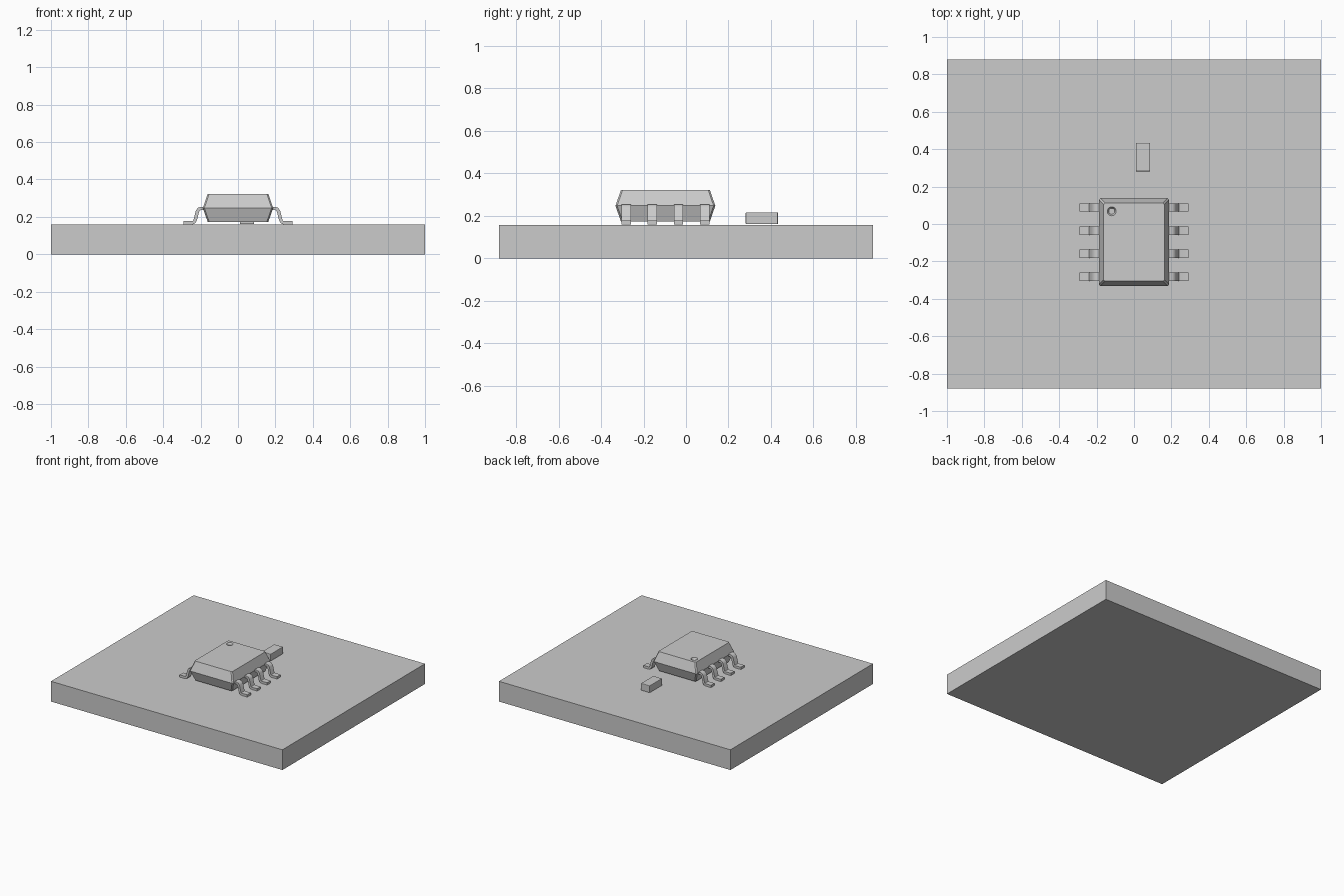
import bpy
import bmesh
from mathutils import Vector

if "Cube" in bpy.data.objects:
    bpy.data.objects.remove(bpy.data.objects["Cube"], do_unlink=True)

grey = bpy.data.materials.new("light grey")
grey.use_nodes = True
grey.diffuse_color = (0.6, 0.6, 0.6, 1)
grey.node_tree.nodes["Principled BSDF"].inputs["Base Color"].default_value = (0.6, 0.6, 0.6, 1)


def finish(name, bm):
    bmesh.ops.recalc_face_normals(bm, faces=bm.faces)
    mesh = bpy.data.meshes.new(name)
    bm.to_mesh(mesh)
    bm.free()
    mesh.materials.append(grey)
    obj = bpy.data.objects.new(name, mesh)
    bpy.context.collection.objects.link(obj)
    return obj


def box(name, centre, size, bevel=0):
    bm = bmesh.new()
    bmesh.ops.create_cube(bm, size=1)
    bmesh.ops.scale(bm, vec=size, verts=bm.verts)
    bmesh.ops.translate(bm, vec=centre, verts=bm.verts)
    if bevel:
        bmesh.ops.bevel(bm, geom=bm.edges[:], offset=bevel, segments=2,
                        profile=0.5, affect='EDGES')
    return finish(name, bm)


def loft(bm, rings):
    """Join closed rings of points, capping both ends."""
    loops = [[bm.verts.new(p) for p in ring] for ring in rings]
    n = len(loops[0])
    for a, b in zip(loops, loops[1:]):
        for i in range(n):
            j = (i + 1) % n
            bm.faces.new((a[i], a[j], b[j], b[i]))
    bm.faces.new(loops[0][::-1])
    bm.faces.new(loops[-1])


def chamfered_ring(hx, hy, z, c, cy):
    return [(x, cy + y, z) for x, y in (
        (hx - c, -hy), (hx, -hy + c), (hx, hy - c), (hx - c, hy),
        (c - hx, hy), (-hx, hy - c), (-hx, c - hy), (c - hx, -hy))]


# Circuit board
box("board", (0, 0, 0.079), (2, 1.76, 0.158))

# Chip package: two tapered halves meeting at a mid seam
CHIP_Y = -0.097
bm = bmesh.new()
loft(bm, [chamfered_ring(hx, hy, z, 0.008, CHIP_Y) for hx, hy, z in (
    (0.162, 0.209, 0.173), (0.188, 0.235, 0.248), (0.162, 0.209, 0.323))])
body = finish("chip_body", bm)

# Pin marker dimple cut into the package top
bm = bmesh.new()
bmesh.ops.create_cone(bm, cap_ends=True, segments=24, radius1=0.016,
                      radius2=0.032, depth=0.03)
bmesh.ops.translate(bm, vec=(-0.119, 0.068, 0.323), verts=bm.verts)
cutter = finish("dimple_cutter", bm)
cutter.hide_render = True
cut = body.modifiers.new("dimple", 'BOOLEAN')
cut.operation = 'DIFFERENCE'
cut.solver = 'EXACT'
cut.object = cutter
bpy.context.view_layer.objects.active = body
bpy.ops.object.modifier_apply(modifier=cut.name)
bpy.data.objects.remove(cutter, do_unlink=True)

# Gull-wing leads: a bent strip, four per side
PATH = [Vector(p) for p in (
    (0.17, 0.245), (0.2, 0.245), (0.21, 0.241), (0.217, 0.23),
    (0.228, 0.185), (0.234, 0.173), (0.244, 0.169), (0.292, 0.169))]
HALF_THICK, HALF_WIDTH, PITCH = 0.009, 0.022, 0.123


def strip_sections(side, y):
    for i, p in enumerate(PATH):
        t_in = (p - PATH[max(i - 1, 0)]).normalized()
        t_out = (PATH[min(i + 1, len(PATH) - 1)] - p).normalized()
        t = (t_in + t_out).normalized()
        n = Vector((-t.y, t.x)) * HALF_THICK
        a, b = p + n, p - n
        yield [(side * q.x, y + w, q.y) for q, w in (
            (a, -HALF_WIDTH), (a, HALF_WIDTH), (b, HALF_WIDTH), (b, -HALF_WIDTH))]


for side, label in ((1, "left"), (-1, "right")):
    for k in range(4):
        bm = bmesh.new()
        loft(bm, list(strip_sections(side, CHIP_Y + (k - 1.5) * PITCH)))
        lead = finish(f"{label}_lead_{k + 1}", bm)
        bpy.ops.object.select_all(action='DESELECT')
        lead.select_set(True)
        bpy.context.view_layer.objects.active = lead
        bpy.ops.object.shade_smooth_by_angle(angle=0.7)

# Small surface-mount component behind the chip
box("small_component", (0.048, 0.357, 0.189), (0.076, 0.152, 0.056), 0.004)
